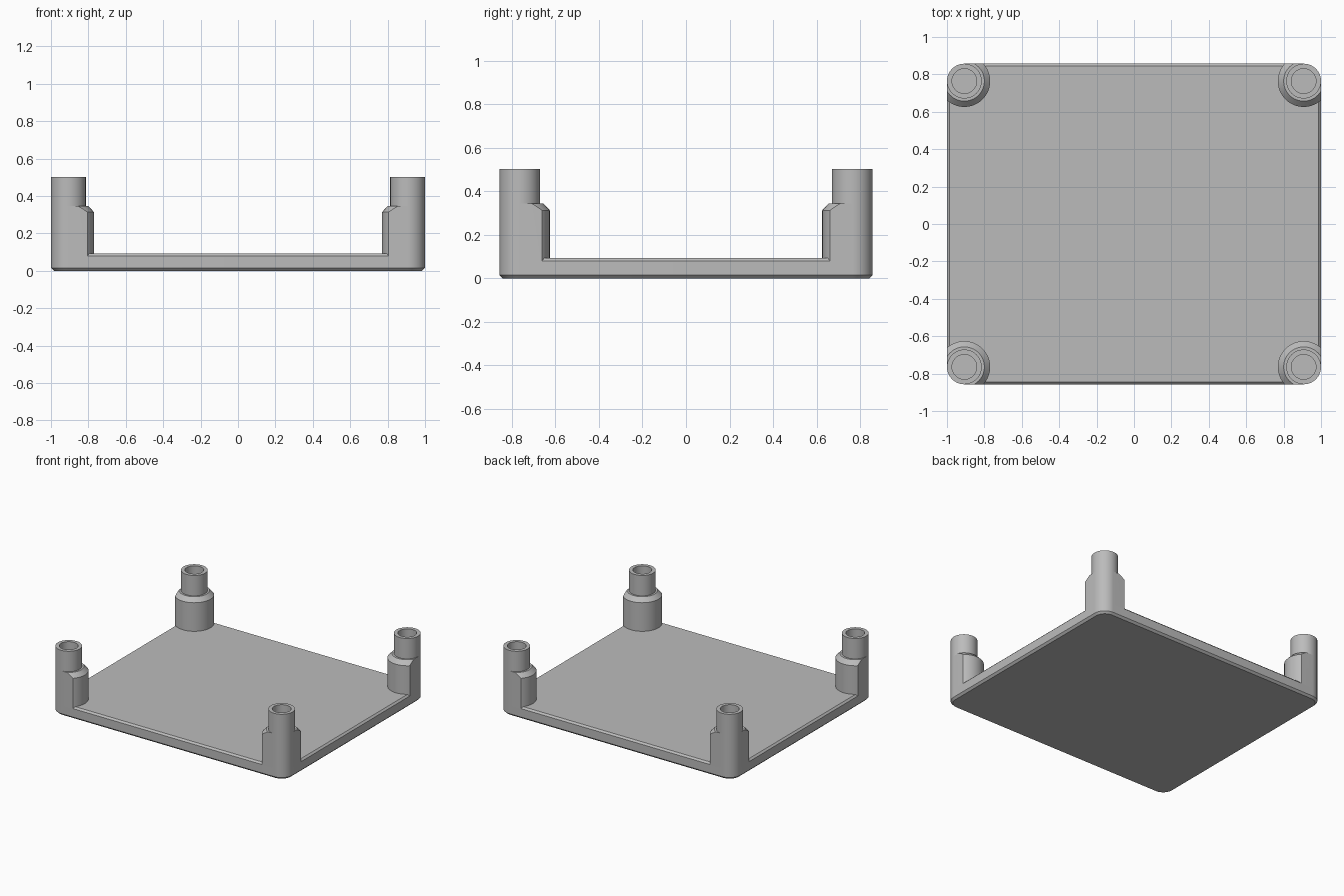
import bpy, bmesh, math

if "Cube" in bpy.data.objects:
    bpy.data.objects.remove(bpy.data.objects["Cube"])

HX, HY = 1.0, 0.857        # half size of the tray
R = 0.093                  # outer corner radius, also the tube radius
COLLAR = 0.138             # wide lower post radius
SEG = 64

grey = bpy.data.materials.new("light grey")
grey.diffuse_color = (0.5, 0.5, 0.5, 1)
grey.use_nodes = True
grey.node_tree.nodes["Principled BSDF"].inputs["Base Color"].default_value = grey.diffuse_color


def loft(name, rings, close=False):
    """Skin a stack of equal-length rings; cap the ends or join last to first."""
    bm = bmesh.new()
    loops = [[bm.verts.new(p) for p in ring] for ring in rings]
    n = len(loops[0])
    pairs = list(zip(loops, loops[1:]))
    if close:
        pairs.append((loops[-1], loops[0]))
    else:
        bm.faces.new(loops[0][::-1])
        bm.faces.new(loops[-1])
    for a, b in pairs:
        for i in range(n):
            j = (i + 1) % n
            bm.faces.new((a[i], a[j], b[j], b[i]))
    bmesh.ops.recalc_face_normals(bm, faces=bm.faces)
    mesh = bpy.data.meshes.new(name)
    bm.to_mesh(mesh)
    bm.free()
    mesh.materials.append(grey)
    ob = bpy.data.objects.new(name, mesh)
    bpy.context.collection.objects.link(ob)
    return ob


def rounded_rect(inset, z):
    """Rounded rectangle outline, inset evenly all round."""
    pts, r, q = [], R - inset, SEG // 4
    for k, (sx, sy) in enumerate([(1, 1), (-1, 1), (-1, -1), (1, -1)]):
        for i in range(q + 1):
            a = math.pi / 2 * (k + i / q)
            pts.append((sx * (HX - R) + r * math.cos(a),
                        sy * (HY - R) + r * math.sin(a), z))
    return pts


def circle(cx, cy, r, z):
    return [(cx + r * math.cos(2 * math.pi * i / SEG),
             cy + r * math.sin(2 * math.pi * i / SEG), z) for i in range(SEG)]


def smooth(ob):
    bpy.ops.object.select_all(action='DESELECT')
    ob.select_set(True)
    bpy.context.view_layer.objects.active = ob
    bpy.ops.object.shade_smooth_by_angle(angle=math.radians(25))


# Base tray with chamfered bottom and top edges
tray = loft("base_tray", [rounded_rect(i, z) for i, z in
                          [(0.015, 0), (0, 0.015), (0, 0.08), (0.013, 0.093)]])
smooth(tray)

# Helper that trims the collars flush with the tray sides
trim = loft("trim_helper", [rounded_rect(0, -0.1), rounded_rect(0, 0.6)])
trim.hide_render = True
trim.hide_viewport = True

for sx, side in ((-1, "left"), (1, "right")):
    for sy, end in ((-1, "front"), (1, "back")):
        cx, cy = sx * (HX - R), sy * (HY - R)
        # Wide lower collar with a chamfered shoulder
        collar = loft(f"post_collar_{end}_{side}", [circle(cx, cy, r, z) for r, z in
                      [(COLLAR, 0.08), (COLLAR, 0.313), (0.107, 0.345)]])
        cut = collar.modifiers.new("trim", 'BOOLEAN')
        cut.operation = 'INTERSECT'
        cut.solver = 'EXACT'
        cut.object = trim
        bpy.context.view_layer.objects.active = collar
        bpy.ops.object.modifier_apply(modifier=cut.name)
        smooth(collar)
        # Narrow hollow tube on top
        tube = loft(f"post_tube_{end}_{side}", [circle(cx, cy, r, z) for r, z in
                    [(R, 0.345), (R, 0.502), (0.066, 0.502), (0.066, 0.345)]], close=True)
        smooth(tube)
